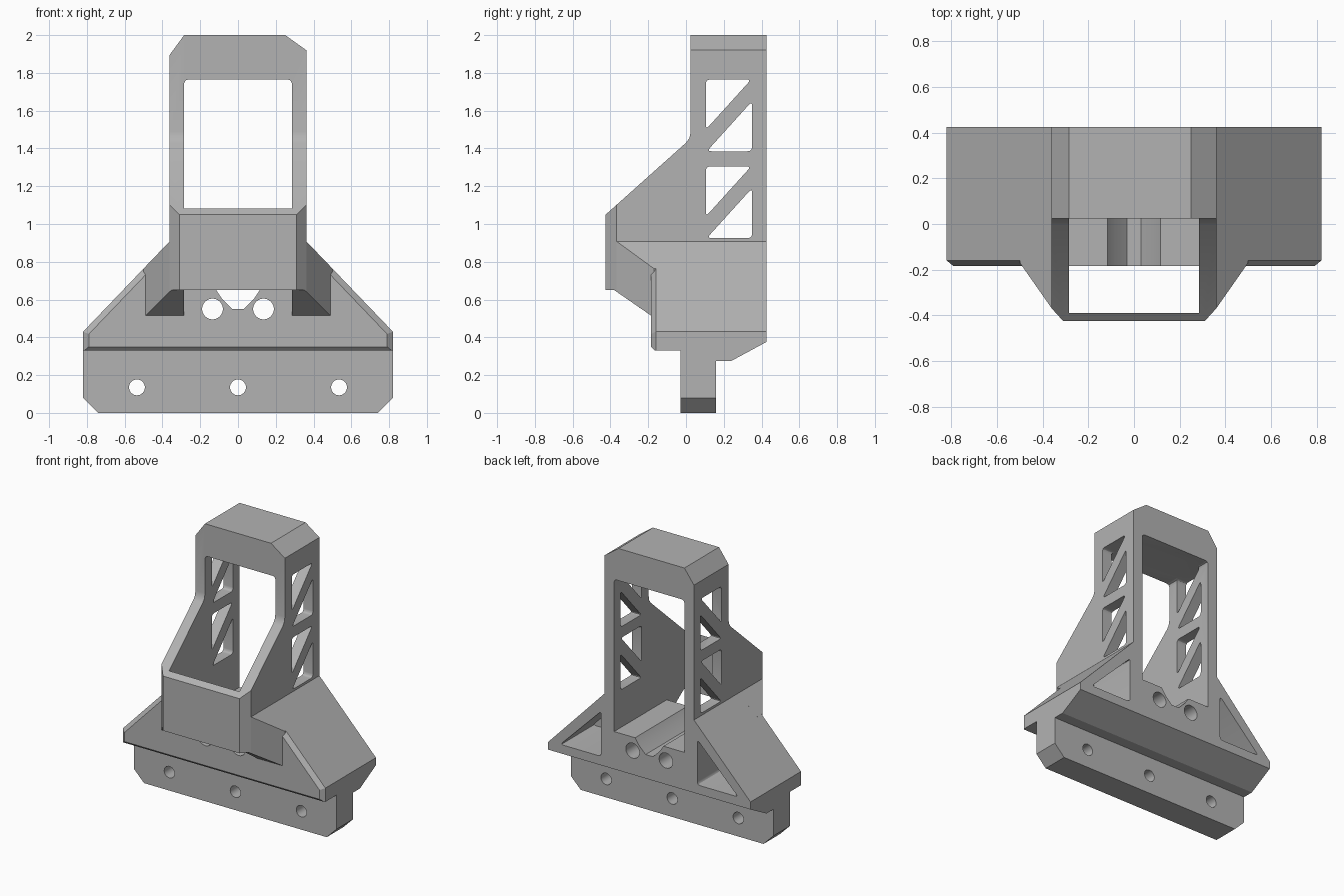
import bpy, bmesh
from mathutils import Vector

cube = bpy.data.objects.get("Cube")
if cube:
    bpy.data.objects.remove(cube)

grey = bpy.data.materials.new("light_grey")
grey.use_nodes = True
colour = (0.45, 0.45, 0.45, 1)
grey.diffuse_color = colour
grey.node_tree.nodes["Principled BSDF"].inputs["Base Color"].default_value = colour


def finish(name, bm):
    bmesh.ops.recalc_face_normals(bm, faces=bm.faces)
    mesh = bpy.data.meshes.new(name)
    bm.to_mesh(mesh)
    bm.free()
    mesh.materials.append(grey)
    obj = bpy.data.objects.new(name, mesh)
    bpy.context.collection.objects.link(obj)
    return obj


def prism(name, pts, axis, lo, hi):
    """Extrude a 2D outline along x, y or z; the outline uses the other two axes in order."""
    bm = bmesh.new()
    a = "xyz".index(axis)

    def place(p, d):
        c = list(p)
        c.insert(a, d)
        return bm.verts.new(c)
    ends = [[place(p, d) for p in pts] for d in (lo, hi)]
    for ring in ends:
        bm.faces.new(ring)
    n = len(pts)
    for i in range(n):
        j = (i + 1) % n
        bm.faces.new((ends[0][i], ends[0][j], ends[1][j], ends[1][i]))
    return finish(name, bm)


def hull(name, pts):
    bm = bmesh.new()
    for x, y, z in pts:
        for s in (-1, 1):
            bm.verts.new((s * x, y, z))
    bmesh.ops.convex_hull(bm, input=bm.verts)
    bmesh.ops.dissolve_limit(bm, angle_limit=0.01, verts=bm.verts, edges=bm.edges)
    return finish(name, bm)


def rounded(pts, r=0.025, steps=4):
    """Round every corner of an outline."""
    out = []
    vs = [Vector(p) for p in pts]
    for i, p in enumerate(vs):
        a = p + (vs[i - 1] - p).normalized() * r
        b = p + (vs[(i + 1) % len(vs)] - p).normalized() * r
        for k in range(steps + 1):
            t = k / steps
            out.append(tuple(a * (1 - t) ** 2 + p * 2 * t * (1 - t) + b * t * t))
    return out


def mirrored(half):
    return half + [(-x, z) for x, z in reversed(half)]


def hole(x, z, r):
    bm = bmesh.new()
    bmesh.ops.create_cone(bm, cap_ends=True, segments=32, radius1=r, radius2=r, depth=2)
    for v in bm.verts:
        v.co = (v.co.x + x, v.co.z, v.co.y + z)
    return finish("hole_cutter", bm)


def combine(target, other, operation):
    mod = target.modifiers.new("combine", 'BOOLEAN')
    mod.operation, mod.object, mod.solver = operation, other, 'EXACT'
    bpy.context.view_layer.objects.active = target
    bpy.ops.object.modifier_apply(modifier=mod.name)
    bpy.data.objects.remove(other)


# Wide base with sloping shoulders, edge chamfered at the front
base_half = [(0.74, 0), (0.82, 0.08), (0.82, 0.43), (0.36, 0.91)]
bracket = prism("bracket", mirrored(base_half), "y", -0.16, 0.425)
lip = hull("front_lip", [(0.82, -0.16, 0.2), (0.82, -0.16, 0.43), (0.36, -0.16, 0.91),
                         (0.79, -0.185, 0.2), (0.79, -0.185, 0.417), (0.36, -0.185, 0.866)])
combine(bracket, lip, 'UNION')

# Undercuts that leave the narrow mounting rail
front_cut = [(-0.03, -0.1), (-0.03, 0.33), (-0.165, 0.33), (-0.225, 0.39), (-0.4, 0.39), (-0.4, -0.1)]
back_cut = [(0.16, -0.1), (0.16, 0.275), (0.24, 0.275), (0.425, 0.375), (0.61, 0.475), (0.61, -0.1)]
for pts in (front_cut, back_cut):
    combine(bracket, prism("undercut", pts, "x", -1, 1), 'DIFFERENCE')

# Triangular pockets in the back of the shoulders
for s in (-1, 1):
    tri = rounded([(s * 0.39, 0.44), (s * 0.39, 0.77), (s * 0.72, 0.44)])
    combine(bracket, prism("pocket", tri, "y", 0.05, 0.6), 'DIFFERENCE')

# Tower with forward sloping cheeks and front wall
side = [(0.425, 0.5), (0.425, 2), (0.025, 2), (0.025, 1.49), (0.018, 1.455), (0, 1.43),
        (-0.425, 1.05), (-0.425, 0.65), (-0.38, 0.65), (-0.185, 0.515), (-0.1, 0.5)]
tower = prism("tower", side, "x", -0.362, 0.362)
for s, x, z in ((1, 0.25, 1.92), (-1, 0.285, 1.895)):
    e = 0.362
    dx, dz = e - x, 2 - z
    corner = [(s * (x - dx), 2 + dz), (s * (e + dx), z - dz), (s * (e + dx), 2 + dz)]
    combine(tower, prism("top_corner", corner, "y", -1, 1), 'DIFFERENCE')
    edge = [(s * 0.26, -0.48), (s * 0.41, -0.315), (s * 0.41, -0.48)]
    combine(tower, prism("front_corner", edge, "z", 0, 1.5), 'DIFFERENCE')
combine(bracket, tower, 'UNION')

# Flared gussets joining the cheeks to the base
gusset = hull("gusset", [(0.36, -0.37, 0.643), (0.36, -0.37, 0.91), (0.5, -0.17, 0.505),
                         (0.5, -0.17, 0.764), (0.36, -0.1, 0.91), (0.5, -0.1, 0.764), (0.5, -0.1, 0.505)])
combine(bracket, gusset, 'UNION')

# Main opening with a channel along its floor, and the open front well
opening = mirrored([(0.03, 0.55), (0.085, 0.605), (0.115, 0.65), (0.285, 0.65),
                    (0.285, 1.745), (0.279, 1.759), (0.265, 1.765)])
combine(bracket, prism("opening", opening, "y", -0.39, 0.6), 'DIFFERENCE')
well = [(-0.285, -0.39), (0.285, -0.39), (0.285, -0.185), (-0.285, -0.185)]
combine(bracket, prism("well", well, "z", 0.4, 0.9), 'DIFFERENCE')

# Truss windows through both cheeks
for z in (0.925, 1.385):
    for tri in ([(0.105, z + 0.38), (0.345, z + 0.38), (0.105, z + 0.115)],
                [(0.35, z), (0.35, z + 0.265), (0.11, z)]):
        combine(bracket, prism("truss", rounded(tri), "x", -1, 1), 'DIFFERENCE')

# Screw holes
for x, z, r in [(s * 0.135, z, 0.055) for s in (-1, 1) for z in (0.55, 1.895)] + \
               [(x, 0.135, 0.042) for x in (-0.535, 0, 0.535)]:
    combine(bracket, hole(x, z, r), 'DIFFERENCE')

bpy.ops.object.select_all(action='DESELECT')
bracket.select_set(True)
bpy.context.view_layer.objects.active = bracket
bpy.ops.object.shade_smooth_by_angle(angle=0.45)
